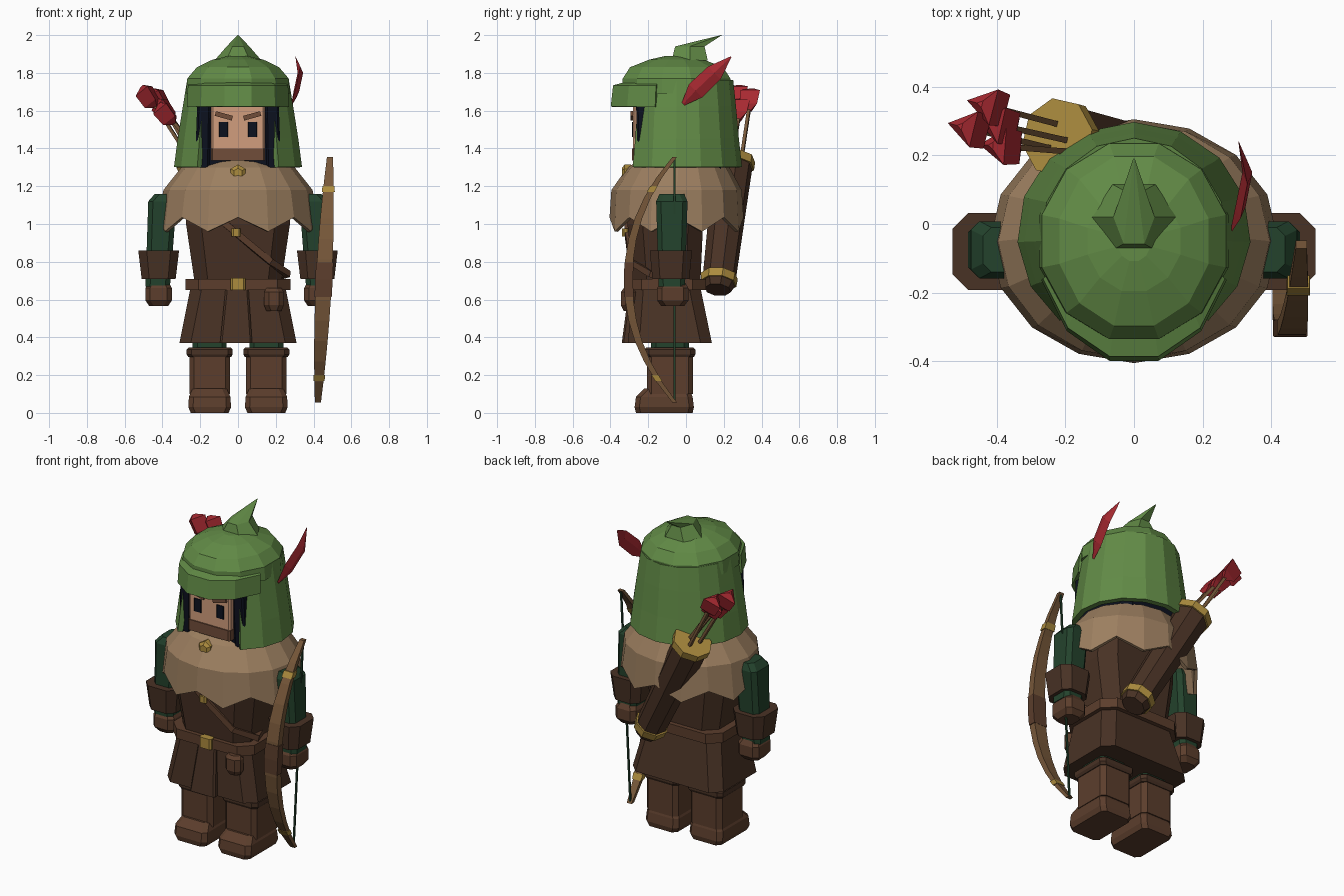
import bpy, bmesh, math
from mathutils import Vector

if "Cube" in bpy.data.objects:
    bpy.data.objects.remove(bpy.data.objects["Cube"])


def mat(name, r, g, b):
    m = bpy.data.materials.new(name)
    m.diffuse_color = [(c / 255) ** 2.2 for c in (r, g, b)] + [1]
    m.use_nodes = True
    m.node_tree.nodes["Principled BSDF"].inputs["Base Color"].default_value = m.diffuse_color
    return m


GREEN = mat("leaf_green", 98, 138, 72)
SLEEVE = mat("dark_green", 40, 68, 48)
TAN = mat("tan_cloth", 155, 126, 96)
DARK = mat("dark_leather", 74, 53, 41)
BROWN = mat("brown_leather", 92, 64, 48)
WOOD = mat("wood", 118, 88, 60)
GOLD = mat("brass", 170, 138, 64)
RED = mat("red", 165, 45, 52)
SKIN = mat("skin", 208, 156, 124)
STUBBLE = mat("stubble", 112, 78, 60)
BLACK = mat("black", 20, 24, 36)


def loft(name, rings, m, closed=True, caps=True):
    """Skin a list of equal-length point rings."""
    bm = bmesh.new()
    vs = [[bm.verts.new(p) for p in r] for r in rings]
    n = len(vs[0])
    for a, b in zip(vs, vs[1:]):
        for i in range(n if closed else n - 1):
            j = (i + 1) % n
            bm.faces.new((a[i], a[j], b[j], b[i]))
    if closed and caps:
        bm.faces.new(vs[0][::-1])
        bm.faces.new(vs[-1])
    bmesh.ops.recalc_face_normals(bm, faces=bm.faces[:])
    me = bpy.data.meshes.new(name)
    bm.to_mesh(me)
    bm.free()
    me.materials.append(m)
    ob = bpy.data.objects.new(name, me)
    bpy.context.collection.objects.link(ob)
    return ob


def thicken(ob, t, offset):
    mod = ob.modifiers.new("thickness", 'SOLIDIFY')
    mod.thickness, mod.offset = t, offset


def oct_ring(cx, cy, z, hx, hy, c=0.025):
    """Rectangle with chamfered corners."""
    x, y = hx - c, hy - c
    pts = [(hx, -y), (hx, y), (x, hy), (-x, hy), (-hx, y), (-hx, -y), (-x, -hy), (x, -hy)]
    return [(cx + a, cy + b, z) for a, b in pts]


def ell(n, cy, z, rx, ry, a0=0.0, a1=360.0, zig=0.0):
    """Ellipse or arc; angle 0 is the front (-y)."""
    full = a1 - a0 >= 360
    out = []
    for i in range(n):
        t = math.radians(a0 + (a1 - a0) * i / (n if full else n - 1))
        out.append((rx * math.sin(t), cy - ry * math.cos(t), z - zig * (i % 2)))
    return out


def block(name, cx, cy, z0, z1, hx, hy, m, c=0.01):
    return loft(name, [oct_ring(cx, cy, z0, hx, hy, c), oct_ring(cx, cy, z1, hx, hy, c)], m)


def tube(name, pts, radii, n, m, star=1.0):
    """Swept polygon along a polyline; star < 1 pulls in every second corner."""
    pts = [Vector(p) for p in pts]
    rings = []
    for i, p in enumerate(pts):
        d = pts[min(i + 1, len(pts) - 1)] - pts[max(i - 1, 0)]
        q = d.to_track_quat('Z', 'Y')
        ring = []
        for k in range(n):
            a = 2 * math.pi * (k + 0.5) / n
            r = radii[i] * (star if k % 2 else 1)
            ring.append(p + q @ Vector((r * math.cos(a), r * math.sin(a), 0)))
        rings.append(ring)
    return loft(name, rings, m)


# Legs, boots and arms on both sides
for s, side in ((1, "right"), (-1, "left")):
    x = 0.15 * s
    loft(f"foot_{side}", [oct_ring(x, -.115, 0, .1, .15), oct_ring(x, -.115, .03, .113, .157),
                          oct_ring(x, -.115, .085, .11, .15), oct_ring(x, -.1, .13, .09, .12)], BROWN)
    block(f"boot_{side}", x, -.085, .1, .31, .108, .122, BROWN, .025)
    loft(f"boot_cuff_{side}", [oct_ring(x, -.085, .295, .113, .127), oct_ring(x, -.085, .31, .122, .135),
                               oct_ring(x, -.085, .335, .122, .135), oct_ring(x, -.085, .347, .11, .124)], DARK)
    block(f"leg_{side}", x, -.085, .3, .5, .09, .1, SLEEVE, .025)
    loft(f"sleeve_{side}", [oct_ring(.425 * s, -.075, .67, .065, .07), oct_ring(.4 * s, -.075, 1.12, .075, .083),
                            oct_ring(.385 * s, -.075, 1.16, .055, .065)], SLEEVE)
    loft(f"gauntlet_{side}", [oct_ring(.42 * s, -.08, .71, .09, .098, .04),
                              oct_ring(.42 * s, -.08, .86, .108, .112, .045)], DARK)
    loft(f"hand_{side}", [oct_ring(.42 * s, -.07, .565, .05, .06), oct_ring(.42 * s, -.07, .595, .07, .083),
                          oct_ring(.42 * s, -.07, .66, .07, .083), oct_ring(.42 * s, -.07, .69, .055, .065)], BROWN)

# Tunic, skirt and belt
loft("tunic", [oct_ring(0, -.1, .66, .225, .175, .07), oct_ring(0, -.11, 1.0, .275, .2, .08),
               oct_ring(0, -.09, 1.2, .275, .19, .08)], DARK)
loft("skirt", [oct_ring(0, -.085, .37, .31, .222, .06), oct_ring(0, -.105, .67, .25, .18, .06)], DARK)
loft("front_flap", [oct_ring(-.01, -.31, .37, .085, .03, .01), oct_ring(-.005, -.28, .67, .06, .02, .01)], DARK)
block("belt", 0, -.1, .65, .71, .278, .205, BROWN, .07)
block("belt_buckle", 0, -.305, .65, .715, .04, .022, GOLD)
loft("belt_pouch", [oct_ring(.19, -.305, .54, .04, .025), oct_ring(.19, -.305, .57, .052, .04),
                    oct_ring(.19, -.305, .64, .052, .04), oct_ring(.19, -.305, .66, .04, .025)], BROWN)
tube("shoulder_strap", [(-.14, -.3, 1.06), (-.03, -.31, .97), (.17, -.285, .8), (.26, -.19, .735), (.2, -.05, .72)],
     [.024] * 5, 4, BROWN)
block("strap_buckle", -.01, -.32, .935, .975, .024, .018, GOLD)

# Shoulder mantle with zigzag hem
mantle = loft("mantle", [ell(16, -.05, 1.035, .42, .355, zig=.075), ell(16, -.05, 1.18, .395, .345),
                         ell(16, -.04, 1.3, .3, .27), ell(16, -.04, 1.36, .17, .17)], TAN, caps=False)
thicken(mantle, .02, -1)
tube("brooch", [(0, -.29, 1.27), (0, -.325, 1.27), (0, -.34, 1.27)], [.045, .045, .025], 6, GOLD)

# Head and face
block("hair", 0, -.03, 1.29, 1.72, .215, .215, BLACK, .05)
block("face", 0, -.15, 1.39, 1.68, .142, .13, SKIN)
block("beard", 0, -.15, 1.335, 1.4, .144, .137, STUBBLE)
for s, side in ((1, "right"), (-1, "left")):
    block(f"eye_{side}", .077 * s, -.28, 1.46, 1.54, .024, .006, BLACK, .002)
    tube(f"eyebrow_{side}", [(.03 * s, -.28, 1.56), (.12 * s, -.28, 1.585)], [.018, .018], 4, STUBBLE)
    loft(f"hair_lock_{side}", [oct_ring(.19 * s, -.235, 1.3, .038, .02, .01),
                               oct_ring(.18 * s, -.235, 1.66, .035, .03, .01)], BLACK)

# Hood drape, cap, visor and folded tip
hood = loft("hood", [ell(13, -.03, z, rx, ry, 39, 321) for z, rx, ry in
                     ((1.3, .325, .312), (1.45, .305, .295), (1.62, .278, .28), (1.76, .255, .265))],
            GREEN, closed=False)
thicken(hood, .03, 0)
loft("cap", [ell(12, -.05, z, rx, ry, 15, 375) for z, rx, ry in
             ((1.69, .285, .295), (1.77, .278, .295), (1.83, .225, .255), (1.87, .14, .15), (1.89, .05, .06))], GREEN)
visor = loft("visor", [ell(6, -.05, z, rx, ry, -72, 72) for z, rx, ry in
                       ((1.62, .27, .345), (1.725, .268, .335), (1.735, .25, .285))], GREEN, closed=False)
thicken(visor, .03, 0)
loft("cap_tip", [ell(6, .02, 1.865, .125, .11, 30, 390), ell(6, .02, 1.94, .06, .09, 30, 390),
                 ell(6, .188, 2.0, .003, .003, 30, 390)], GREEN)

# Feather on the cap
rings = []
for x, y, z, w in ((.285, -.015, 1.635, .01), (.31, .05, 1.705, .05), (.33, .15, 1.8, .048), (.305, .238, 1.885, .003)):
    d = .7 * w
    rings.append([(x, y - d, z + d), (x + .3 * w, y, z), (x, y + d, z - d), (x - .3 * w, y, z)])
loft("feather", rings, RED)

# Quiver across the back
bot, top = Vector((.14, .17, .665)), Vector((-.22, .252, 1.34))


def on_quiver(t):
    return bot.lerp(top, t)


tube("quiver", [on_quiver(t) for t in (-.02, .03, .98)], [.07, .088, .105], 8, DARK)
tube("quiver_base", [on_quiver(.03), on_quiver(.09)], [.096, .099], 8, GOLD)
tube("quiver_rim", [on_quiver(.95), on_quiver(1.01)], [.115, .116], 8, GOLD)

# Arrows with star-shaped fletching
for i, (b, e) in enumerate((((-.22, .29, 1.32), (-.41, .34, 1.65)), ((-.18, .24, 1.33), (-.38, .285, 1.60)),
                            ((-.24, .22, 1.32), (-.465, .275, 1.67)), ((-.18, .21, 1.33), (-.37, .225, 1.58)))):
    b, e = Vector(b), Vector(e)
    d = (e - b).normalized()
    tube(f"arrow_shaft_{i}", [b, e], [.012, .012], 4, WOOD)
    tube(f"fletching_{i}", [e - d * .06, e - d * .03, e + d * .05, e + d * .075],
         [.013, .055, .062, .012], 6, RED, .5)


# Bow, swept by parameter t from -1 (bottom) to 1 (top)
def bow(name, t0, t1, n, m, grow=1.0):
    rings = []
    for i in range(n + 1):
        t = t0 + (t1 - t0) * i / n
        x, y, z = .455 + .032 * t, -.06 - .245 * (1 - abs(t) ** 2.2), .705 + .65 * t
        w, h = (.042 - .026 * t * t) * grow, (.022 - .01 * t * t) * grow
        rings.append([(x + w, y - h, z), (x + w, y + h, z), (x - w, y + h, z), (x - w, y - h, z)])
    return loft(name, rings, m)


bow("bow", -1, 1, 12, WOOD)
bow("bow_grip", -.14, .14, 2, BROWN, 1.1)
for t, end in ((-.8, "lower"), (.74, "upper")):
    bow(f"bow_band_{end}", t - .025, t + .025, 1, GOLD, 1.2)
tube("bow_string", [(.423, -.06, .06), (.487, -.06, 1.35)], [.007, .007], 4, SLEEVE)
